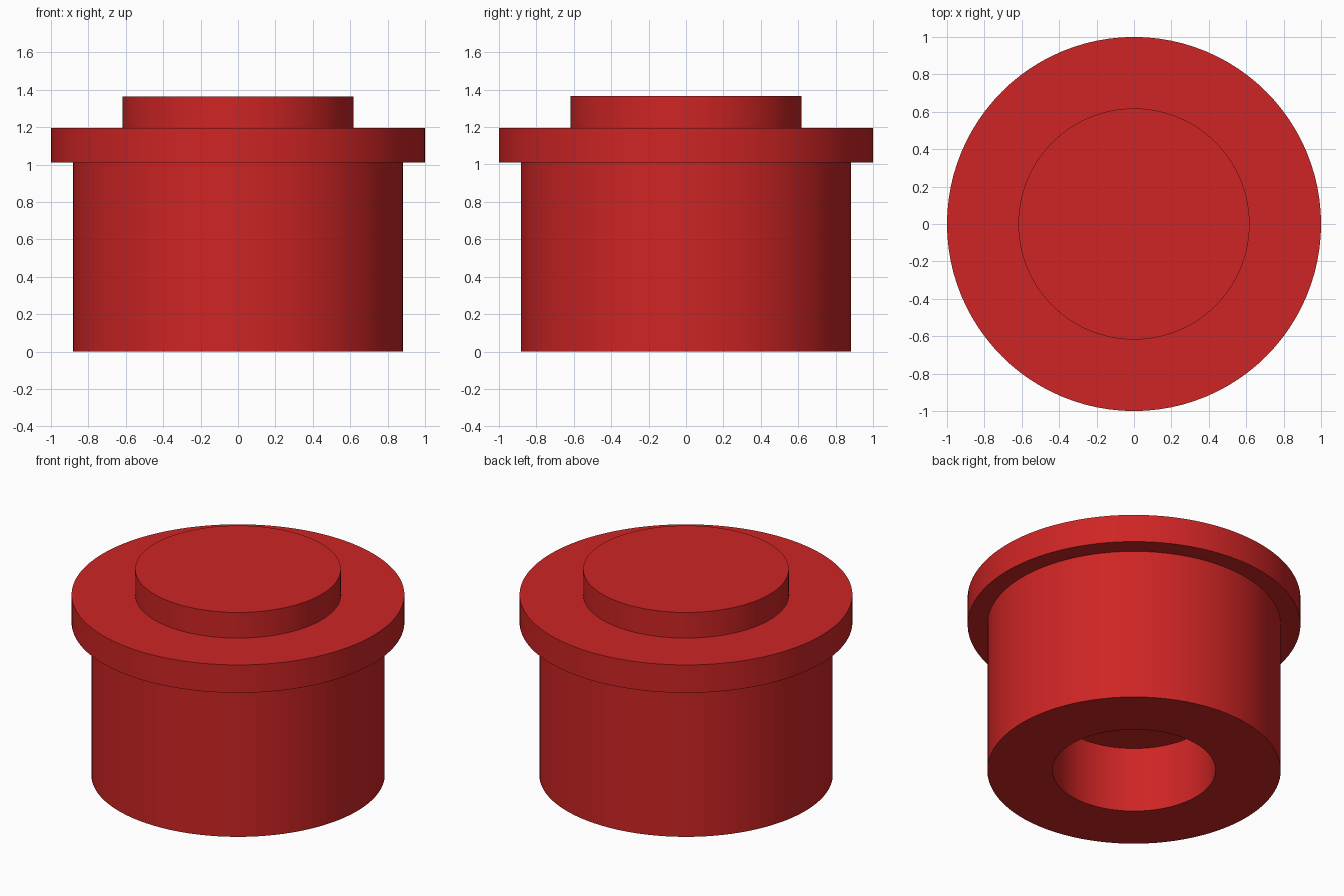
import bpy, bmesh
from math import cos, sin, tau

SEGMENTS = 96

cube = bpy.data.objects.get("Cube")
if cube:
    bpy.data.objects.remove(cube, do_unlink=True)

# Single red plastic colour
red = bpy.data.materials.new("red")
red.use_nodes = True
colour = (0.62, 0.018, 0.018, 1)
red.diffuse_color = colour
red.node_tree.nodes["Principled BSDF"].inputs["Base Color"].default_value = colour


def lathe(name, profile):
    """Revolve a (radius, height) profile around z and cap both ends."""
    bm = bmesh.new()
    rings = []
    for radius, z in profile:
        rings.append([bm.verts.new((radius * cos(tau * i / SEGMENTS),
                                    radius * sin(tau * i / SEGMENTS), z))
                      for i in range(SEGMENTS)])
    for a, b in zip(rings, rings[1:]):
        for i in range(SEGMENTS):
            j = (i + 1) % SEGMENTS
            bm.faces.new((a[i], a[j], b[j], b[i]))
    bm.faces.new(rings[0])
    bm.faces.new(rings[-1])
    bmesh.ops.recalc_face_normals(bm, faces=bm.faces)
    mesh = bpy.data.meshes.new(name)
    bm.to_mesh(mesh)
    bm.free()
    mesh.materials.append(red)
    obj = bpy.data.objects.new(name, mesh)
    bpy.context.collection.objects.link(obj)
    bpy.ops.object.select_all(action="DESELECT")
    obj.select_set(True)
    bpy.context.view_layer.objects.active = obj
    bpy.ops.object.shade_smooth_by_angle()
    return obj


# From the ceiling of the blind bore, out around the barrel and flange, to the raised boss
lathe("flanged_plug", [
    (0.49, 0.434), (0.49, 0),         # bore
    (0.882, 0), (0.882, 1.01),        # barrel
    (1, 1.01), (1, 1.195),            # flange
    (0.618, 1.195), (0.618, 1.365),   # boss
])
